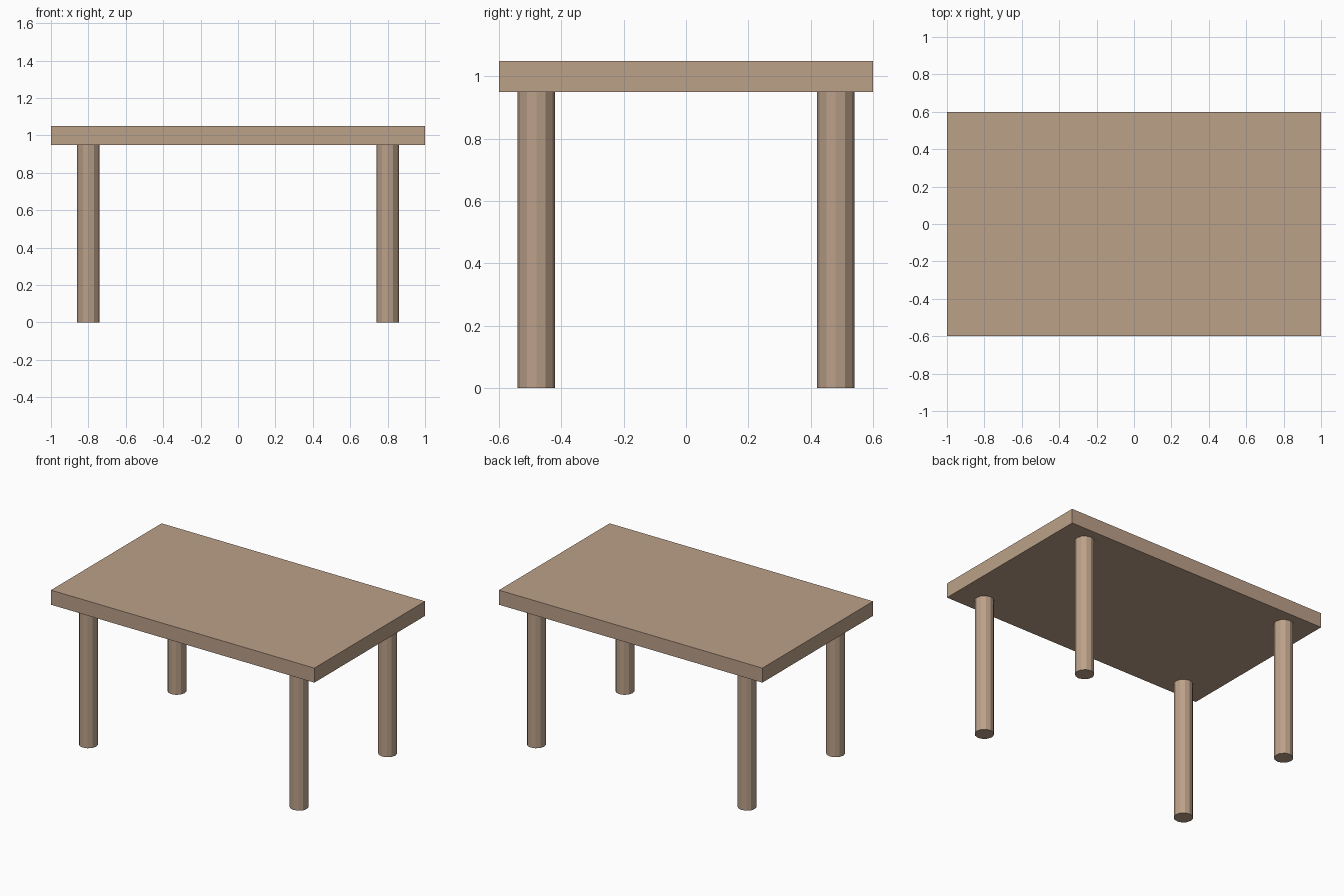
import bpy

if "Cube" in bpy.data.objects:
    bpy.data.objects.remove(bpy.data.objects["Cube"])

wood = bpy.data.materials.new("light brown wood")
wood.diffuse_color = (0.50, 0.355, 0.25, 1.0)
wood.use_nodes = True
wood.node_tree.nodes["Principled BSDF"].inputs["Base Color"].default_value = wood.diffuse_color

TOP_Z, UNDER_Z = 1.05, 0.95
LEG_X, LEG_Y, LEG_R = 0.80, 0.48, 0.06


def finish(name):
    obj = bpy.context.object
    obj.name = name
    obj.data.materials.append(wood)
    return obj


# Table top slab
bpy.ops.mesh.primitive_cube_add(size=1, location=(0, 0, (TOP_Z + UNDER_Z) / 2))
top = finish("table_top")
top.scale = (2.0, 1.2, TOP_Z - UNDER_Z)
bpy.ops.object.transform_apply(location=False, rotation=False, scale=True)

# Four twelve-sided legs, flat shaded
for side, sx in (("left", -1), ("right", 1)):
    for end, sy in (("front", -1), ("back", 1)):
        bpy.ops.mesh.primitive_cylinder_add(
            vertices=12, radius=LEG_R, depth=UNDER_Z,
            location=(sx * LEG_X, sy * LEG_Y, UNDER_Z / 2))
        finish(f"{end}_{side}_leg")
